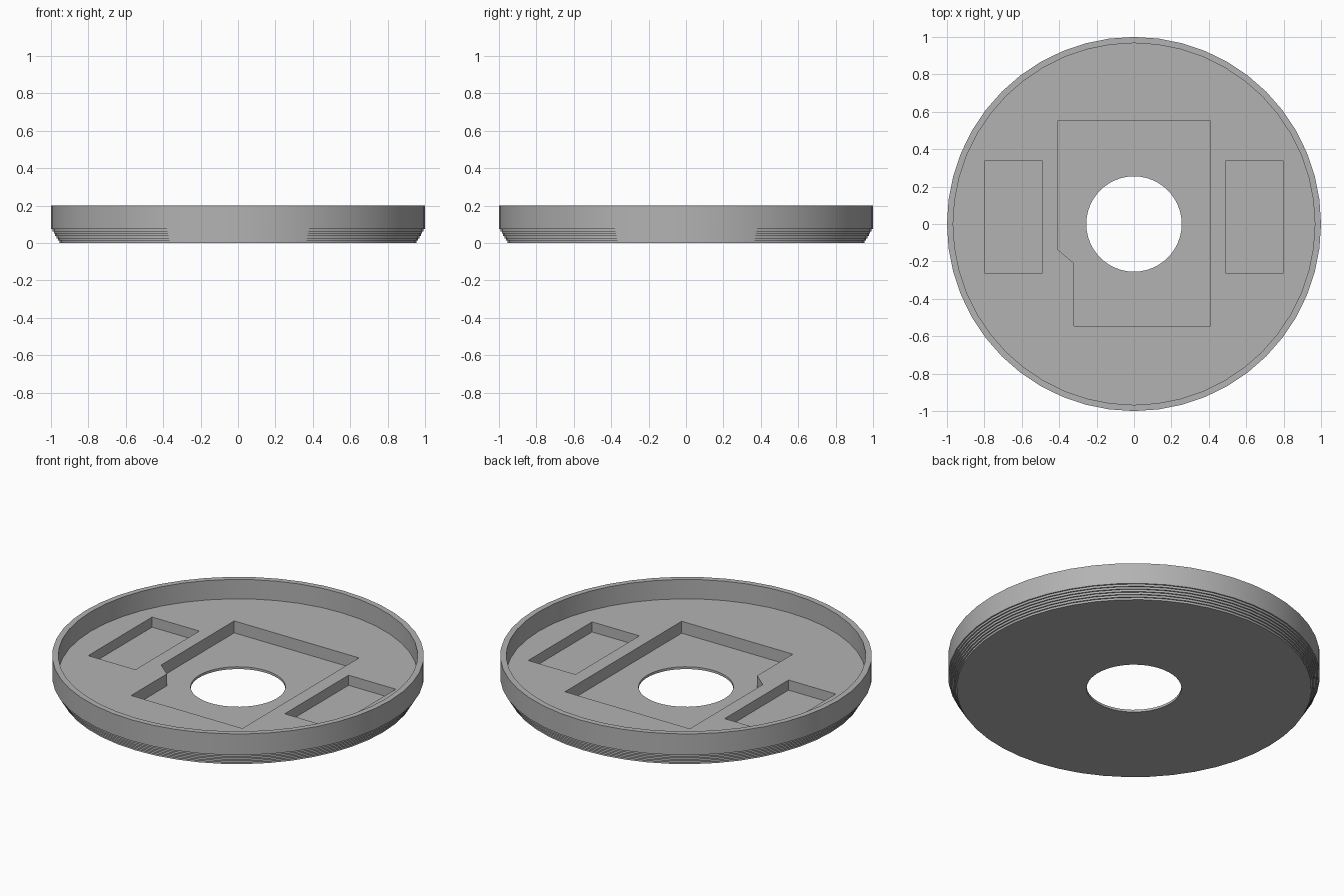
import bpy, bmesh
from math import cos, sin, pi, radians

if "Cube" in bpy.data.objects:
    bpy.data.objects.remove(bpy.data.objects["Cube"], do_unlink=True)

SEGMENTS = 48
HEIGHT = 0.2
FLOOR = 0.085

grey = bpy.data.materials.new("plain grey")
grey.use_nodes = True
colour = (0.45, 0.45, 0.45, 1)
grey.diffuse_color = colour
grey.node_tree.nodes["Principled BSDF"].inputs["Base Color"].default_value = colour


def make_object(name, bm):
    bmesh.ops.recalc_face_normals(bm, faces=bm.faces)
    mesh = bpy.data.meshes.new(name)
    bm.to_mesh(mesh)
    bm.free()
    mesh.materials.append(grey)
    obj = bpy.data.objects.new(name, mesh)
    bpy.context.collection.objects.link(obj)
    return obj


def lathe(name, profile, segments):
    """Solid of revolution, capped flat at both ends of the profile."""
    bm = bmesh.new()
    rings = [[bm.verts.new((r * cos(2 * pi * i / segments), r * sin(2 * pi * i / segments), z))
              for i in range(segments)] for r, z in profile]
    for low, high in zip(rings, rings[1:]):
        for i in range(segments):
            j = (i + 1) % segments
            bm.faces.new((low[i], low[j], high[j], high[i]))
    bm.faces.new(rings[0])
    bm.faces.new(rings[-1])
    return make_object(name, bm)


def prism(name, outline, bottom, top):
    bm = bmesh.new()
    base = bm.faces.new([bm.verts.new((x, y, bottom)) for x, y in outline])
    extruded = bmesh.ops.extrude_face_region(bm, geom=[base])["geom"]
    for v in extruded:
        if isinstance(v, bmesh.types.BMVert):
            v.co.z = top
    return make_object(name, bm)


# Round tray: stepped lower edge, straight outer wall, thin rim, recessed floor
STEPS = 6
profile = []
for i in range(STEPS):
    r = 0.955 + 0.0075 * i
    profile += [(r, 0.0125 * i), (r, 0.0125 * (i + 1))]
profile += [(1, 0.0125 * STEPS), (1, HEIGHT), (0.967, HEIGHT), (0.967, FLOOR)]
tray = lathe("round_tray", profile, SEGMENTS)

# Central pocket with one notched corner
notched = [(-0.41, 0.55), (-0.41, -0.135), (-0.32, -0.21),
           (-0.32, -0.545), (0.41, -0.545), (0.41, 0.55)]
cutters = [prism("central_pocket_cutter", notched, 0.014, HEIGHT)]

# Matching side pockets
for side, label in ((1, "left"), (-1, "right")):
    a, b = 0.49 * side, 0.8 * side
    outline = [(a, -0.262), (b, -0.262), (b, 0.337), (a, 0.337)]
    cutters.append(prism(label + "_pocket_cutter", outline, 0.025, HEIGHT))

# Round through hole
cutters.append(lathe("hole_cutter", [(0.255, -0.1), (0.255, HEIGHT)], SEGMENTS))

# Cut the pockets and the hole, then discard the cutters
bpy.ops.object.select_all(action="DESELECT")
bpy.context.view_layer.objects.active = tray
tray.select_set(True)
for cutter in cutters:
    cutter.hide_render = True
    mod = tray.modifiers.new(cutter.name, "BOOLEAN")
    mod.operation = "DIFFERENCE"
    mod.solver = "EXACT"
    mod.object = cutter
    bpy.ops.object.modifier_apply(modifier=mod.name)
    bpy.data.objects.remove(cutter, do_unlink=True)

bpy.ops.object.shade_smooth_by_angle(angle=radians(30))
